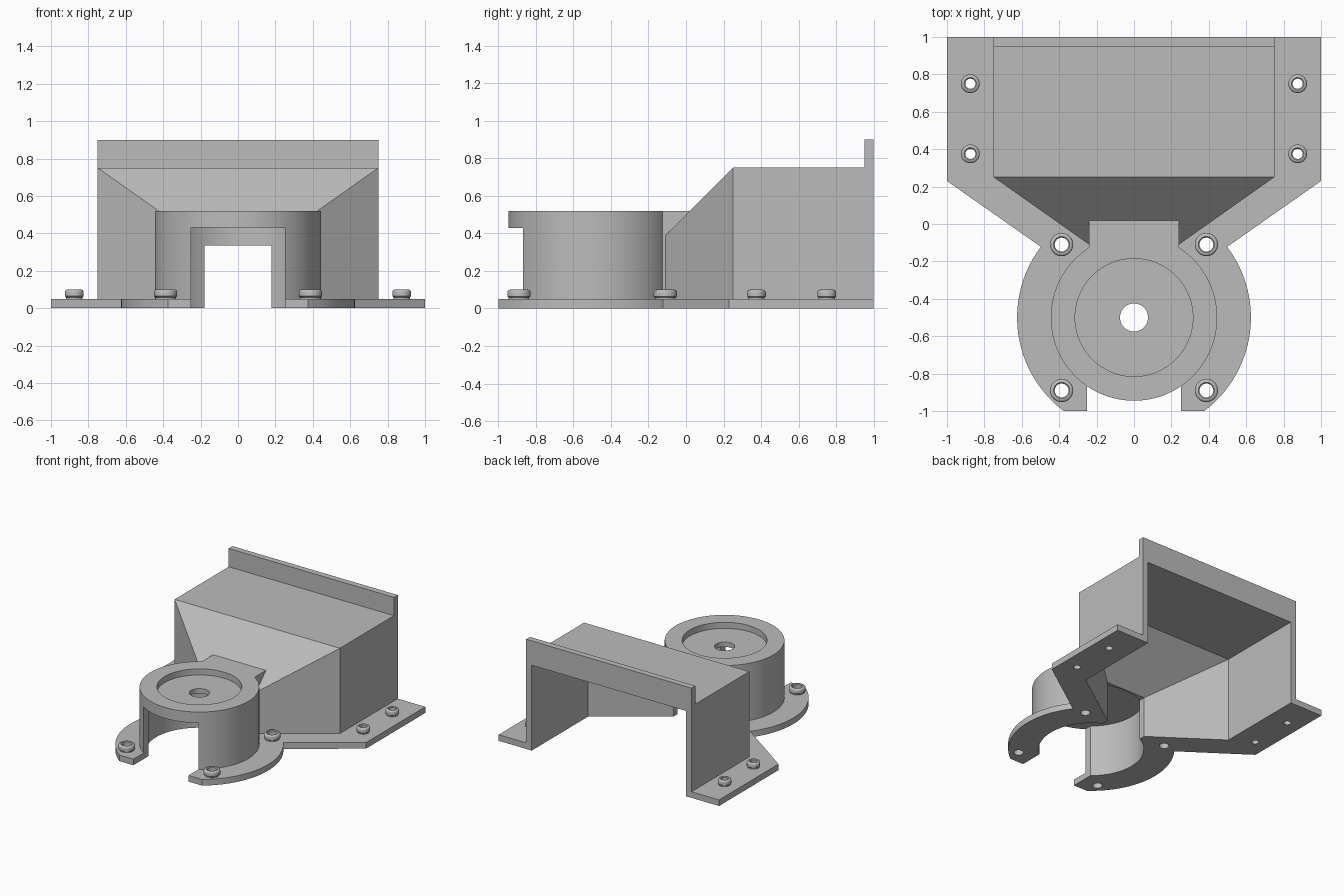
import bpy, bmesh
from math import cos, sin, radians, pi

cube = bpy.data.objects.get("Cube")
if cube:
    bpy.data.objects.remove(cube, do_unlink=True)

grey = bpy.data.materials.new("plain grey")
grey.use_nodes = True
GREY = (0.5, 0.5, 0.5, 1)
grey.diffuse_color = GREY
grey.node_tree.nodes["Principled BSDF"].inputs["Base Color"].default_value = GREY


def finish(name, bm):
    bmesh.ops.recalc_face_normals(bm, faces=bm.faces)
    mesh = bpy.data.meshes.new(name)
    bm.to_mesh(mesh)
    bm.free()
    mesh.materials.append(grey)
    obj = bpy.data.objects.new(name, mesh)
    bpy.context.collection.objects.link(obj)
    return obj


def prism(name, outline, z0, z1):
    bm = bmesh.new()
    face = bm.faces.new([bm.verts.new((x, y, z0)) for x, y in outline])
    top = bmesh.ops.extrude_face_region(bm, geom=[face])["geom"]
    bmesh.ops.translate(bm, vec=(0, 0, z1 - z0),
                        verts=[v for v in top if isinstance(v, bmesh.types.BMVert)])
    return finish(name, bm)


def box(name, half_x, y0, y1, z0, z1):
    return prism(name, [(-half_x, y0), (half_x, y0), (half_x, y1), (-half_x, y1)], z0, z1)


def cylinder(name, x, y, r, z0, z1, n=96):
    ring = [(x + r * cos(2 * pi * i / n), y + r * sin(2 * pi * i / n)) for i in range(n)]
    return prism(name, ring, z0, z1)


def hull(name, points):
    # Convex solid from points mirrored across x
    bm = bmesh.new()
    for x, y, z in points:
        for s in (-1, 1):
            bm.verts.new((s * x, y, z))
    bmesh.ops.convex_hull(bm, input=bm.verts)
    bmesh.ops.dissolve_limit(bm, angle_limit=0.01, verts=bm.verts, edges=bm.edges)
    return finish(name, bm)


def combine(target, tool, operation):
    tool.hide_render = True
    mod = target.modifiers.new("cut", "BOOLEAN")
    mod.operation, mod.object, mod.solver = operation, tool, "EXACT"
    bpy.context.view_layer.objects.active = target
    bpy.ops.object.modifier_apply(modifier=mod.name)
    bpy.data.objects.remove(tool, do_unlink=True)


def smooth(obj):
    bpy.ops.object.select_all(action="DESELECT")
    obj.select_set(True)
    bpy.context.view_layer.objects.active = obj
    bpy.ops.object.shade_smooth_by_angle(angle=radians(30))


CY = -0.5       # centre of the round collar
WALL = 0.05

# Mounting plate outline: flanges, tapering sides and round end
arc = [radians(37.2 - 90.33 * i / 40) for i in range(41)]
half = [(1, 1), (1, 0.23)] + [(0.625 * cos(a), CY + 0.625 * sin(a)) for a in arc]
outline = half + [(-x, y) for x, y in reversed(half)]
housing = prism("housing", outline, 0, WALL)

# Outer solids: hopper, back lip, round collar, neck
combine(housing, hull("hopper", [
    (0.75, 1, 0), (0.75, 1, 0.75), (0.75, 0.25, 0), (0.75, 0.25, 0.75),
    (0.24, -0.11, 0), (0.24, -0.11, 0.39)]), "UNION")
combine(housing, box("back_lip", 0.75, 0.95, 1, 0.72, 0.9), "UNION")
combine(housing, cylinder("collar", 0, CY, 0.445, 0, 0.52), "UNION")
combine(housing, box("neck", 0.24, -0.4, 0.02, 0, 0.52), "UNION")

# Hollows: hopper interior, passage, collar chamber, front slot, seat, centre hole
combine(housing, hull("hopper_hollow", [
    (0.7, 1.1, -0.1), (0.7, 1.1, 0.7), (0.7, 0.27, -0.1), (0.7, 0.27, 0.7),
    (0.18, -0.095, -0.1), (0.18, -0.095, 0.335)]), "DIFFERENCE")
combine(housing, box("passage", 0.18, -0.3, -0.09, -0.1, 0.335), "DIFFERENCE")
combine(housing, cylinder("chamber", 0, CY, 0.395, -0.1, 0.43), "DIFFERENCE")
combine(housing, box("front_slot", 0.25, -1.1, -0.6, -0.1, 0.43), "DIFFERENCE")
combine(housing, cylinder("seat", 0, CY, 0.315, 0.47, 0.6), "DIFFERENCE")
combine(housing, cylinder("centre_hole", 0, CY, 0.075, 0.3, 0.6, 48), "DIFFERENCE")


def boss(name, x, y, r, hole):
    # Rounded ring around a screw hole
    e = 0.015
    profile = [(hole, 0.045), (r * 0.88, 0.045), (r * 0.88, 0.058), (r, 0.064)]
    profile += [(r - e + e * cos(a), 0.1 - e + e * sin(a))
                for a in [pi / 8 * i for i in range(5)]]
    profile += [(hole + 0.006, 0.1), (hole, 0.094)]
    bm = bmesh.new()
    n = 32
    rings = [[bm.verts.new((x + p * cos(2 * pi * i / n), y + p * sin(2 * pi * i / n), z))
              for i in range(n)] for p, z in profile]
    for k, ring in enumerate(rings):
        nxt = rings[(k + 1) % len(rings)]
        for i in range(n):
            j = (i + 1) % n
            bm.faces.new((ring[i], ring[j], nxt[j], nxt[i]))
    smooth(finish(name, bm))


# Screw bosses and their holes through the plate
spots = [("rear", 0.875, 0.75, 0.05, 0.027), ("middle", 0.875, 0.375, 0.05, 0.027),
         ("collar", 0.387, -0.11, 0.062, 0.037), ("front", 0.387, -0.89, 0.062, 0.037)]
for place, x, y, r, hole in spots:
    for side, s in (("left", 1), ("right", -1)):
        combine(housing, cylinder("screw_hole", s * x, y, hole, -0.1, 0.2, 32), "DIFFERENCE")
        boss(f"{place}_boss_{side}", s * x, y, r, hole)

smooth(housing)
